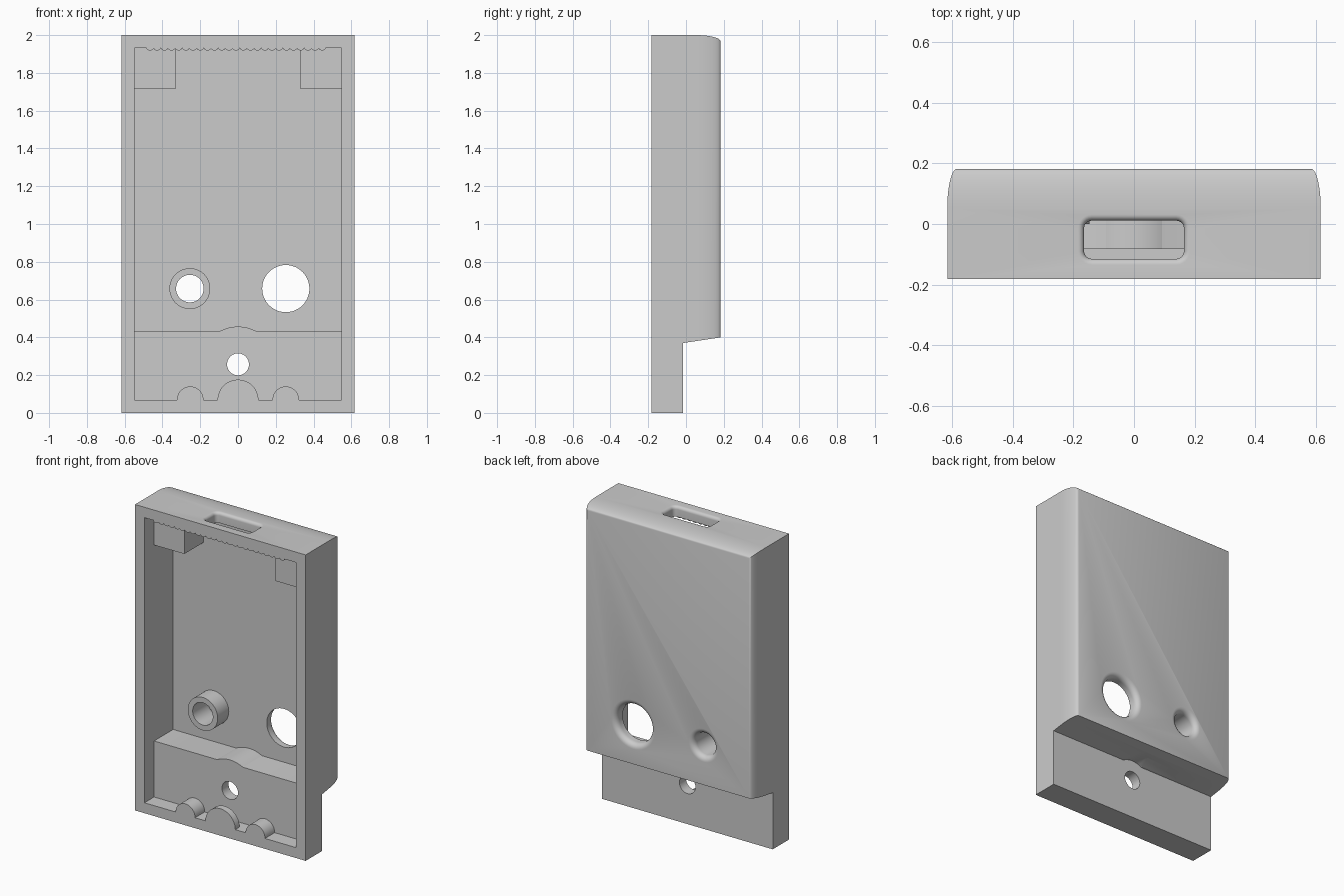
import bpy, bmesh
from math import cos, sin, pi, radians

cube = bpy.data.objects.get("Cube")
if cube:
    bpy.data.objects.remove(cube, do_unlink=True)

# Single plastic colour
grey = bpy.data.materials.new("grey plastic")
grey.use_nodes = True
GREY = (0.6, 0.6, 0.6, 1)
grey.diffuse_color = GREY
grey.node_tree.nodes["Principled BSDF"].inputs["Base Color"].default_value = GREY

W, D, WALL = 0.617, 0.1825, 0.068    # half width, half depth, wall thickness
STEP = -0.015                        # back face of the thin lower part
INNER = D - WALL                     # inside of the back wall
POCKET = STEP - WALL                 # inside of the lower wall
LEDGE = 0.434
TOP = 2 - WALL


def loft(name, rings):
    """Closed solid skinned through rings of equal point count."""
    bm = bmesh.new()
    loops = [[bm.verts.new(p) for p in ring] for ring in rings]
    n = len(loops[0])
    for a, b in zip(loops, loops[1:]):
        for i in range(n):
            j = (i + 1) % n
            bm.faces.new((a[i], a[j], b[j], b[i]))
    bm.faces.new(loops[0])
    bm.faces.new(loops[-1][::-1])
    bmesh.ops.recalc_face_normals(bm, faces=bm.faces)
    mesh = bpy.data.meshes.new(name)
    bm.to_mesh(mesh)
    bm.free()
    mesh.materials.append(grey)
    obj = bpy.data.objects.new(name, mesh)
    bpy.context.collection.objects.link(obj)
    return obj


def prism(name, outline, y0, y1):
    return loft(name, [[(x, y, z) for x, z in outline] for y in (y0, y1)])


def arc(x, z, r, start=0, end=360, n=48):
    full = end - start == 360
    steps = n if full else n + 1
    angles = [radians(start + (end - start) * i / n) for i in range(steps)]
    return [(x + r * cos(a), z + r * sin(a)) for a in angles]


def box(x0, x1, z0, z1):
    return [(x0, z0), (x1, z0), (x1, z1), (x0, z1)]


def combine(target, tool, operation):
    mod = target.modifiers.new(tool.name, 'BOOLEAN')
    mod.operation, mod.solver, mod.object = operation, 'EXACT', tool
    bpy.context.view_layer.objects.active = target
    bpy.ops.object.modifier_apply(modifier=mod.name)
    bpy.data.objects.remove(tool, do_unlink=True)


def fillet(r, n=6):
    """(depth below surface, outward offset) pairs of a rounded rim."""
    return [(r * (1 - sin(a)), r * (1 - cos(a)))
            for a in [pi / 2 * i / n for i in range(n + 1)]]


# Outer shell: rectangular sections with softened back edges
def section(y, inset, bottom):
    return [(x, y, z) for x, z in box(inset - W, W - inset, bottom, 2 - inset)]


rings = [section(-D, 0, 0), section(STEP, 0, 0), section(STEP, 0, 0.37)]
SOFT_Y, SOFT_X = 0.13, 0.032
for i in range(11):
    a = pi / 2 * i / 10
    y = D - SOFT_Y + SOFT_Y * sin(a)
    rings.append(section(y, SOFT_X * (1 - cos(a)), 0.37 + 0.15 * (y - STEP)))
shell = loft("case_shell", rings)

# Hollow inside: deep upper bay and shallow lower pocket
side = [(-0.3, WALL), (POCKET, WALL), (POCKET, LEDGE),
        (INNER, LEDGE), (INNER, TOP), (-0.3, TOP)]
cavity = loft("cavity", [[(x, y, z) for y, z in side] for x in (WALL - W, W - WALL)])
combine(shell, cavity, 'DIFFERENCE')

# Post, ledge bulge and bottom lugs
for part in (
    prism("post", arc(-0.255, 0.658, 0.108), 0.0, INNER + 0.02),
    prism("ledge_bulge", arc(0, 0.257, 0.2, 55, 125), POCKET, INNER + 0.01),
    prism("middle_lug", [(0.108, 0.04)] + arc(0, WALL, 0.108, 0, 180) + [(-0.108, 0.04)],
          -D, -D + 0.045),
):
    combine(shell, part, 'UNION')
for s in (-1, 1):
    x = s * 0.253
    lug = [(x + 0.07, 0.04)] + arc(x, WALL + 0.002, 0.07, 0, 180, 24) + [(x - 0.07, 0.04)]
    combine(shell, prism("side_lug", lug, -D, POCKET + 0.02), 'UNION')

# Corner blocks at the top of the bay
for s in (-1, 1):
    xs = sorted((s * 0.33, s * 0.57))
    block = prism("corner_block", box(*xs, 1.715, TOP + 0.02), POCKET, INNER + 0.02)
    combine(shell, block, 'UNION')

# Screw hole with a wider clearance behind it
combine(shell, prism("screw_hole", arc(0, 0.257, 0.058), -0.15, 0.05), 'DIFFERENCE')
combine(shell, prism("clearance", arc(0, 0.257, 0.133), STEP, 0.17), 'DIFFERENCE')

# Back openings with rounded rims
for x, r, rim in ((-0.255, 0.073, 0.035), (0.253, 0.125, 0.035)):
    steps = [(-0.12, r)] + [(D - d, r + o) for d, o in fillet(rim)]
    steps.append((D + 0.02, r + rim))
    hole = loft("back_opening", [[(px, y, pz) for px, pz in arc(x, 0.658, rr)]
                                 for y, rr in steps])
    combine(shell, hole, 'DIFFERENCE')


# Rounded slot through the top
def slot_ring(z, grow):
    r, hx, hy, cy = 0.025, 0.14, 0.038, -0.052
    ring = []
    for k, (sx, sy) in enumerate(((1, 1), (-1, 1), (-1, -1), (1, -1))):
        ring += [(x, y, z) for x, y in
                 arc(sx * hx, cy + sy * hy, r + grow, 90 * k, 90 * k + 90, 6)]
    return ring


slot = [slot_ring(1.85, 0)] + [slot_ring(2 - d, o) for d, o in fillet(0.02)]
slot.append(slot_ring(2.02, 0.02))
combine(shell, loft("slot", slot), 'DIFFERENCE')

# Row of small grip ribs under the top wall
parts = [shell]
COUNT = 25
for i in range(COUNT):
    x = -0.466 + 0.038 * i
    outline = [(px, TOP + (pz - TOP) * 0.7) for px, pz in arc(x, TOP, 0.019, 180, 360, 8)]
    outline += [(x + 0.019, TOP + 0.01), (x - 0.019, TOP + 0.01)]
    parts.append(prism("grip_rib", outline, -D, -0.13))

# Smooth curved faces, keep edges sharp
bpy.ops.object.select_all(action='DESELECT')
for obj in parts:
    obj.select_set(True)
bpy.context.view_layer.objects.active = shell
bpy.ops.object.shade_smooth_by_angle(angle=radians(30))
